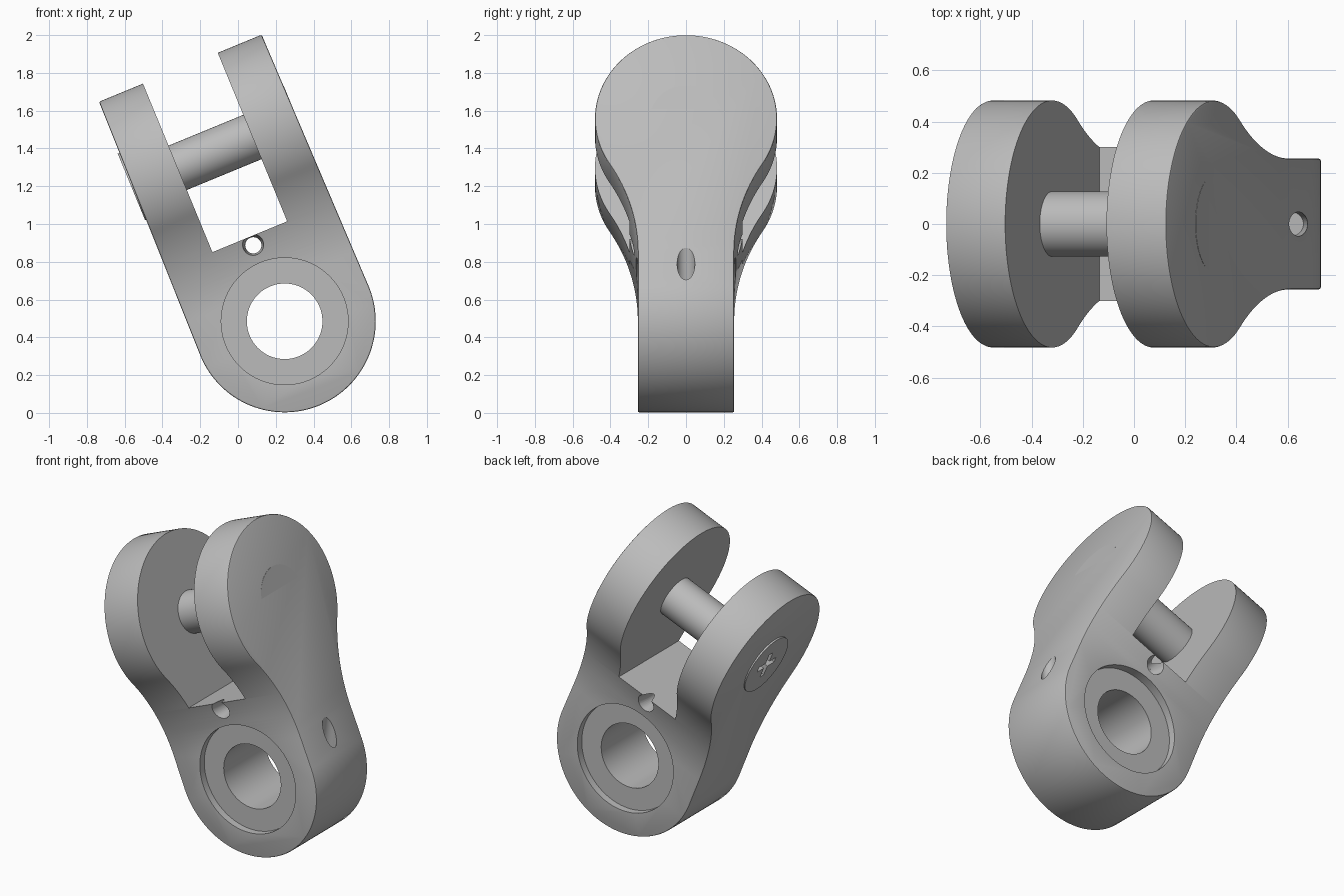
import bpy, bmesh, math
from mathutils import Matrix, Vector

cube = bpy.data.objects.get("Cube")
if cube:
    bpy.data.objects.remove(cube, do_unlink=True)

# Main dimensions, in a frame centred on the bore with z along the fork
R = 0.482            # rounded bottom and head radius
PIN_Z = 0.967        # pin height above the bore
TOP = 1.446          # fork tip
NECK = 0.255         # half depth at the bore
FILLET = 0.94        # concave blend radius between neck and head
SLOT = 0.214         # half width of the slot
SLOT_Z = 0.484       # slot floor
PLACE = Matrix.Translation((0.247, 0, 0.485)) @ Matrix.Rotation(math.radians(-22.4), 4, 'Y')

metal = bpy.data.materials.new("grey metal")
metal.use_nodes = True
grey = (0.5, 0.5, 0.5, 1)
metal.diffuse_color = grey
metal.node_tree.nodes["Principled BSDF"].inputs["Base Color"].default_value = grey


def add_object(name, bm):
    bmesh.ops.recalc_face_normals(bm, faces=bm.faces)
    mesh = bpy.data.meshes.new(name)
    bm.to_mesh(mesh)
    bm.free()
    mesh.materials.append(metal)
    obj = bpy.data.objects.new(name, mesh)
    bpy.context.collection.objects.link(obj)
    return obj


def prism(name, points, half, axis):
    """Extrude a closed outline of (a, z) points along x or y."""
    bm = bmesh.new()
    put = (lambda a, z, d: (d, a, z)) if axis == 'X' else (lambda a, z, d: (a, d, z))
    face = bm.faces.new([bm.verts.new(put(a, z, -half)) for a, z in points])
    ext = bmesh.ops.extrude_face_region(bm, geom=[face])["geom"]
    verts = [v for v in ext if isinstance(v, bmesh.types.BMVert)]
    bmesh.ops.translate(bm, verts=verts, vec=put(0, 0, 2 * half))
    return add_object(name, bm)


def rod(name, start, end, r1, r2=None, segments=64):
    """Cylinder or cone between two points."""
    start, end = Vector(start), Vector(end)
    axis = end - start
    bm = bmesh.new()
    spin = axis.to_track_quat('Z', 'Y').to_matrix().to_4x4()
    bmesh.ops.create_cone(bm, cap_ends=True, segments=segments, radius1=r1,
                          radius2=r1 if r2 is None else r2, depth=axis.length,
                          matrix=Matrix.Translation((start + end) / 2) @ spin)
    return add_object(name, bm)


def box(name, size, centre):
    bm = bmesh.new()
    bmesh.ops.create_cube(bm, size=1, matrix=Matrix.Translation(centre) @ Matrix.Diagonal((*size, 1)))
    return add_object(name, bm)


def apply_modifier(obj, mod):
    bpy.context.view_layer.objects.active = obj
    bpy.ops.object.modifier_apply(modifier=mod.name)


def combine(obj, tool, operation='DIFFERENCE'):
    mod = obj.modifiers.new("cut", 'BOOLEAN')
    mod.operation, mod.solver, mod.object = operation, 'EXACT', tool
    apply_modifier(obj, mod)
    bpy.data.objects.remove(tool, do_unlink=True)


def arc(cx, cz, r, a0, a1, n):
    return [(cx + r * math.cos(a0 + (a1 - a0) * i / n), cz + r * math.sin(a0 + (a1 - a0) * i / n))
            for i in range(n + 1)]


# Front outline: round bottom, sides tapering slightly to the tips
front = arc(0, 0, R, math.pi, 2 * math.pi, 64) + [(0.464, 1.6), (-0.464, 1.6)]
body = prism("fork_body", front, 0.7, 'Y')

# Side outline: straight neck, concave blend, round head
cy = NECK + FILLET
drop = math.sqrt((R + FILLET) ** 2 - cy ** 2)
meet = math.atan2(drop, -cy)
blend = arc(cy, PIN_Z - drop, FILLET, math.pi, meet, 24)
head = arc(0, PIN_Z, R, -math.atan2(drop, cy), math.pi / 2, 48)
half = [(NECK, -0.7)] + blend + head[1:]
side = half + [(-y, z) for y, z in reversed(half[:-1])]
combine(body, prism("side_outline", side, 0.8, 'X'), 'INTERSECT')

# Softened outer edges
bevel = body.modifiers.new("soft edges", 'BEVEL')
bevel.width, bevel.segments = 0.008, 2
bevel.limit_method, bevel.angle_limit = 'ANGLE', math.radians(40)
apply_modifier(body, bevel)

# Slot, bore and shallow counterbores
combine(body, box("slot", (2 * SLOT, 2, 2), (0, 0, SLOT_Z + 1)))
combine(body, rod("bore", (0, -1, 0), (0, 1, 0), 0.2, segments=96))
for s in (-1, 1):
    combine(body, rod("counterbore", (0, s * 0.21, 0), (0, s * 0.5, 0), 0.336, segments=96))

# Oil passages: flared cross hole under the slot floor, slanted hole in the side
combine(body, rod("cross_hole", (0, -1, 0.435), (0, 1, 0.435), 0.043, segments=32))
for s in (-1, 1):
    combine(body, rod("flare", (0, s * 0.2, 0.436), (0, s * 0.38, 0.436), 0.043, 0.07, 32))
entry = Vector((0.48, 0, 0.13))
slant = Vector((0.5, 0, 0.866))
combine(body, rod("side_hole", entry - slant * 0.2, entry + slant * 0.4, 0.047, segments=32))

# Pin across the slot, flush cap on one side, screw head on the other
pin = rod("pin", (-SLOT - 0.02, 0, PIN_Z), (SLOT + 0.02, 0, PIN_Z), 0.127)
cap = rod("pin_cap", (0.42, 0, PIN_Z), (0.4705, 0, PIN_Z), 0.19)
screw = rod("screw_head", (-0.40, 0, PIN_Z), (-0.479, 0, PIN_Z), 0.19)

# Pocket in the body so the cross recess stays open
combine(body, rod("head_pocket", (-0.405, 0, PIN_Z), (-0.6, 0, PIN_Z), 0.188))
for size in ((0.1, 0.17, 0.035), (0.1, 0.035, 0.17)):
    combine(screw, box("cross_recess", size, (-0.479, 0, PIN_Z)))

# Shade and tilt every part into place
parts = [body, pin, cap, screw]
bpy.ops.object.select_all(action='DESELECT')
for obj in parts:
    obj.matrix_world = PLACE
    obj.select_set(True)
bpy.context.view_layer.objects.active = body
bpy.ops.object.shade_smooth_by_angle(angle=math.radians(30))
